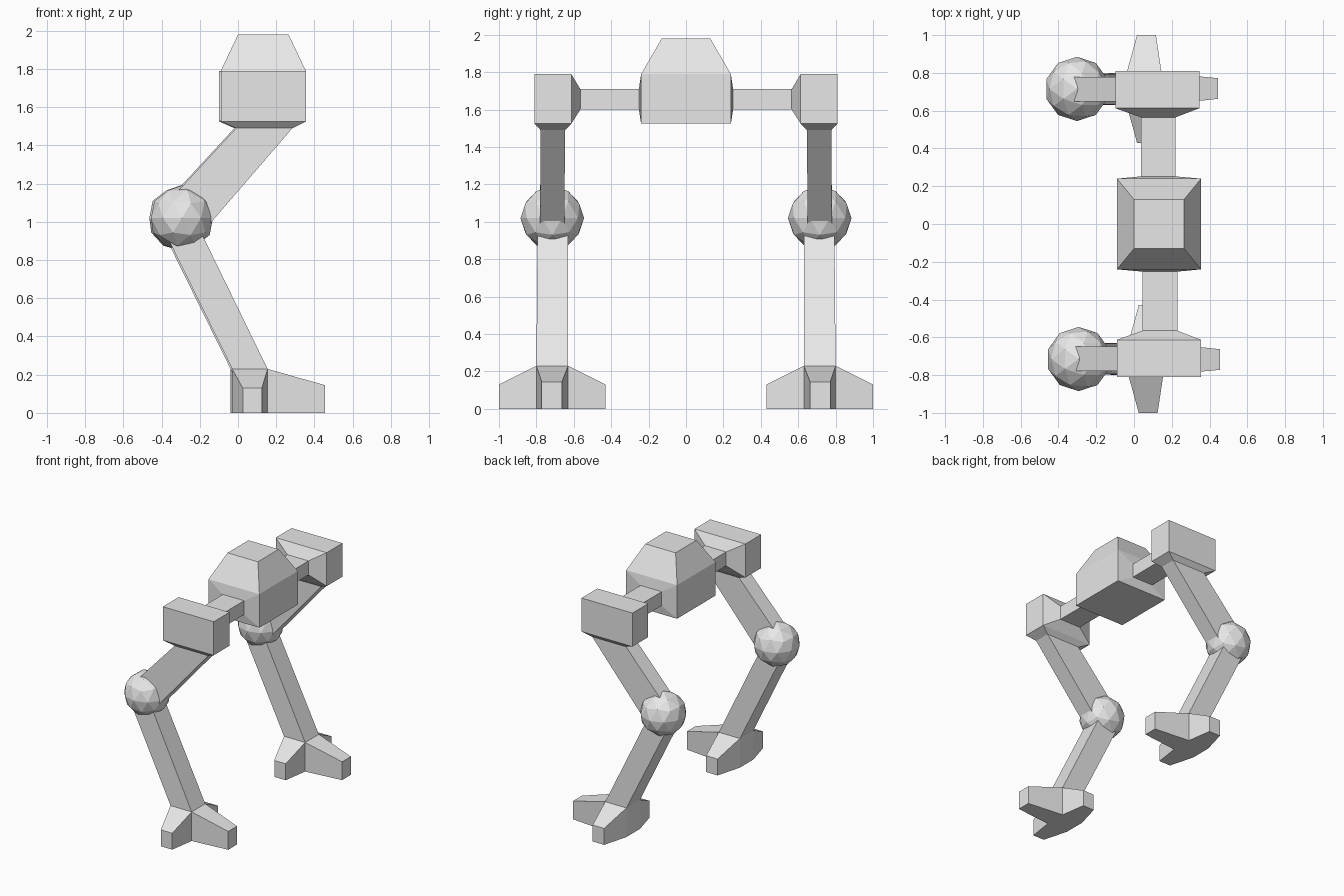
import bpy, bmesh

if "Cube" in bpy.data.objects:
    bpy.data.objects.remove(bpy.data.objects["Cube"])

grey = bpy.data.materials.new("light_grey")
grey.diffuse_color = (0.8, 0.8, 0.8, 1)
grey.use_nodes = True
grey.node_tree.nodes["Principled BSDF"].inputs["Base Color"].default_value = grey.diffuse_color


def finish(name, bm):
    bmesh.ops.recalc_face_normals(bm, faces=bm.faces)
    me = bpy.data.meshes.new(name)
    bm.to_mesh(me)
    bm.free()
    me.materials.append(grey)
    ob = bpy.data.objects.new(name, me)
    bpy.context.collection.objects.link(ob)
    return ob


def loft(name, rings):
    """Join four-cornered rings into a closed solid."""
    bm = bmesh.new()
    vs = [[bm.verts.new(p) for p in r] for r in rings]
    for a, b in zip(vs, vs[1:]):
        for i in range(4):
            j = (i + 1) % 4
            bm.faces.new((a[i], a[j], b[j], b[i]))
    bm.faces.new(vs[0])
    bm.faces.new(vs[-1])
    return finish(name, bm)


def ring_z(z, x0, x1, y0, y1):
    return [(x0, y0, z), (x1, y0, z), (x1, y1, z), (x0, y1, z)]


def ring_y(y, x0, x1, z0, z1):
    return [(x0, y, z0), (x1, y, z0), (x1, y, z1), (x0, y, z1)]


def ring_x(x, y0, y1, z0, z1):
    return [(x, y0, z0), (x, y1, z0), (x, y1, z1), (x, y0, z1)]


def slanted(left, right, y0, y1):
    """Ring across a leg, from its left (x, z) edge to its right one."""
    (xa, za), (xb, zb) = left, right
    return [(xa, y0, za), (xb, y0, zb), (xb, y1, zb), (xa, y1, za)]


# body with tapered roof
loft("body", [ring_z(1.525, -0.09, 0.355, -0.24, 0.24),
              ring_z(1.79, -0.09, 0.355, -0.24, 0.24),
              ring_z(1.98, 0.0, 0.265, -0.13, 0.13)])

for side, s, dx in (("front", -1, 0.0), ("back", 1, -0.009)):
    parts = []

    # crossbar flaring into the body and into the hip block
    parts.append(loft(side + "_hip", [
        ring_y(0.24, -0.09 - dx, 0.355 - dx, 1.525, 1.79),
        ring_y(0.252, 0.045, 0.23, 1.60, 1.71),
        ring_y(0.565, 0.045, 0.23, 1.60, 1.71),
        ring_y(0.613, -0.09, 0.355, 1.525, 1.79),
        ring_y(0.81, -0.09, 0.355, 1.525, 1.79)]))

    # upper leg, with the flare under the hip
    parts.append(loft(side + "_upper_leg", [
        ring_z(1.525, -0.09, 0.355, 0.613, 0.81),
        ring_z(1.49, -0.01, 0.285, 0.647, 0.777),
        slanted((-0.37, 1.10), (-0.19, 0.94), 0.65, 0.78)]))

    # faceted knee ball
    bm = bmesh.new()
    bmesh.ops.create_icosphere(bm, subdivisions=2, radius=0.17)
    bmesh.ops.translate(bm, verts=bm.verts, vec=(-0.293, 0.715, 1.02))
    parts.append(finish(side + "_knee", bm))

    # lower leg running down into the ankle block
    parts.append(loft(side + "_lower_leg", [
        slanted((-0.38, 0.94), (-0.22, 1.0), 0.632, 0.793),
        ring_z(0.23, -0.03, 0.155, 0.63, 0.80),
        ring_z(0.0, -0.03, 0.155, 0.63, 0.80)]))

    # three tapered toes
    parts.append(loft(side + "_long_toe", [
        ring_x(0.155, 0.63, 0.80, 0, 0.23),
        ring_x(0.455, 0.663, 0.772, 0, 0.145)]))
    for label, y0, y1 in (("outer", 0.80, 1.0), ("inner", 0.63, 0.43)):
        parts.append(loft(side + "_" + label + "_toe", [
            ring_y(y0, -0.03, 0.155, 0, 0.23),
            ring_y(y1, 0.025, 0.125, 0, 0.13)]))

    # place on its side of the body
    for ob in parts:
        me = ob.data
        for v in me.vertices:
            v.co.x += dx
            v.co.y *= s
        if s < 0:
            me.flip_normals()
